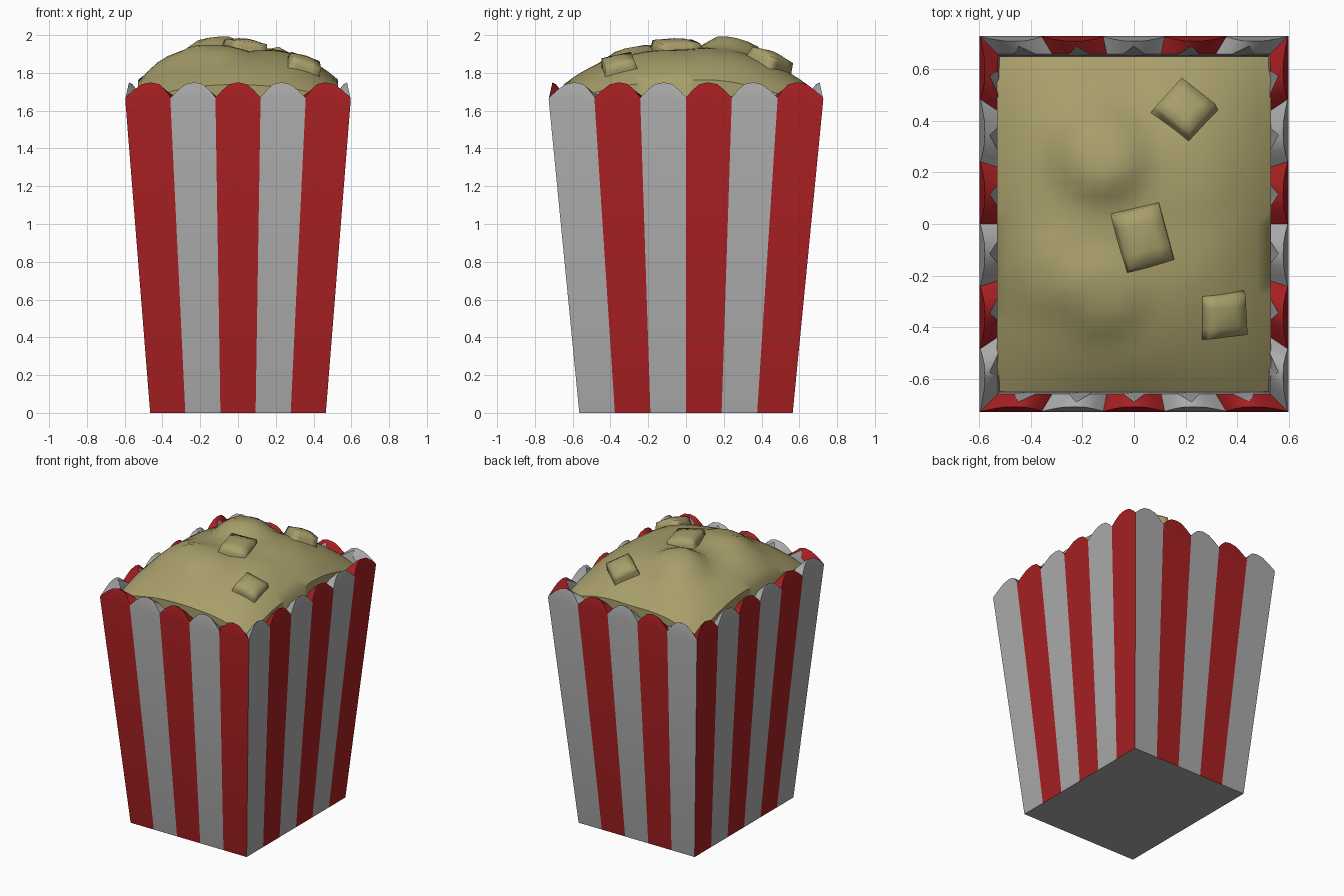
import bpy, bmesh, math
from mathutils import Vector, Matrix

cube = bpy.data.objects.get("Cube")
if cube:
    bpy.data.objects.remove(cube, do_unlink=True)


def material(name, rgb):
    m = bpy.data.materials.new(name)
    m.use_nodes = True
    m.diffuse_color = (*rgb, 1)
    m.node_tree.nodes["Principled BSDF"].inputs["Base Color"].default_value = (*rgb, 1)
    return m


RED = material("stripe red", (0.38, 0.0135, 0.0155))
WHITE = material("card white", (0.4, 0.4, 0.4))
BUTTER = material("popcorn butter", (0.39, 0.345, 0.145))


def finish(bm, name, mats, angle):
    mesh = bpy.data.meshes.new(name)
    bm.to_mesh(mesh)
    bm.free()
    for m in mats:
        mesh.materials.append(m)
    mesh.shade_smooth()
    mesh.set_sharp_from_angle(angle=math.radians(angle))
    obj = bpy.data.objects.new(name, mesh)
    bpy.context.collection.objects.link(obj)


# Striped box: each stripe runs up the wall, over a thick scallop and down inside
BOTTOM = (0.465, 0.565)
TOP = (0.597, 0.727)
RIM = 1.66
# Scallop: position along the stripe, rise of the outer edge, inset and rise of the inner edge
ARCH = [(0, 0.01, 0.07, 0.005), (0.15, 0.05, 0.07, 0.02), (0.3, 0.08, 0.07, 0.04),
        (0.5, 0.09, 0.038, 0.08),
        (0.7, 0.08, 0.07, 0.04), (0.85, 0.05, 0.07, 0.02), (1, 0.01, 0.07, 0.005)]


def column(u, v, rise, inset, inner_rise):
    rows = [(0, RIM), (0.22 * rise, RIM + rise), (inset, RIM + inner_rise),
            (0.076, RIM - 0.01), (0.09, 1.45)]
    points = [(u * BOTTOM[0], v * BOTTOM[1], 0)]
    return points + [(u * (TOP[0] - d), v * (TOP[1] - d), z) for d, z in rows]


bm = bmesh.new()
corners = [Vector(c) for c in ((-1, -1), (1, -1), (1, 1), (-1, 1))]
stripe = 0
for side, count in enumerate((5, 6, 5, 6)):
    start, end = corners[side], corners[(side + 1) % 4]
    for i in range(count):
        cols = []
        for t, *shape in ARCH:
            p = start.lerp(end, (i + t) / count)
            cols.append([bm.verts.new(c) for c in column(p.x, p.y, *shape)])
        for a, b in zip(cols, cols[1:]):
            for r in range(len(a) - 1):
                f = bm.faces.new((a[r], b[r], b[r + 1], a[r + 1]))
                f.material_index = stripe % 2 if r < 3 else 1
        stripe += 1
base = bm.faces.new([bm.verts.new((c.x * BOTTOM[0], c.y * BOTTOM[1], 0))
                     for c in reversed(corners)])
base.material_index = 1
bmesh.ops.remove_doubles(bm, verts=bm.verts, dist=0.0005)
finish(bm, "striped_box", [RED, WHITE], 35)

# Popcorn heap: a rounded rectangular dome with soft lumps
HEAP = (0.53, 0.648)
LUMPS = [(-0.13, 0.27, 0.24, 0.075), (-0.12, -0.27, 0.22, 0.04),
         (-0.35, -0.2, 0.2, 0.02), (0.2, 0.2, 0.25, 0.015)]


def heap_height(x, y):
    u, v = abs(x / HEAP[0]), abs(y / HEAP[1])
    z = 1.925 - 0.165 * u ** 3 - 0.19 * v ** 2.5 + 0.06 * (u * v) ** 3
    for cx, cy, radius, height in LUMPS:
        s = min(1, max(0, 1.5 * (1 - math.hypot(x - cx, y - cy) / radius)))
        z += height * s * s * (3 - 2 * s)
    return z + 0.008 * math.sin(11 * x + 2) * math.sin(9 * y) * (1 - u * v)


bm = bmesh.new()
bmesh.ops.create_grid(bm, x_segments=20, y_segments=24, size=1)
for vert in bm.verts:
    x, y = vert.co.x * HEAP[0], vert.co.y * HEAP[1]
    vert.co = (x, y, heap_height(x, y))
rim = [e for e in bm.edges if e.is_boundary]
skirt = bmesh.ops.extrude_edge_only(bm, edges=rim)["geom"]
for vert in skirt:
    if isinstance(vert, bmesh.types.BMVert):
        vert.co.z = 1.5
bmesh.ops.recalc_face_normals(bm, faces=bm.faces)
finish(bm, "popcorn_heap", [BUTTER], 50)


# Loose kernels: soft tapered pillows half sunk into the heap
def kernel(name, x, y, top, size, turn, lean):
    bm = bmesh.new()
    bmesh.ops.create_cube(bm, size=1)
    bmesh.ops.subdivide_edges(bm, edges=bm.edges, cuts=3, use_grid_fill=True)
    for vert in bm.verts:
        c = vert.co
        if c.z > 0.4:
            c.z += 0.15 * (1 - 4 * c.x ** 2) * (1 - 4 * c.y ** 2)
        taper = 1 - 0.2 * (c.z + 0.5)
        vert.co = (c.x * size[0] * taper, c.y * size[1] * taper, (c.z - 0.5) * 0.12)
    # The upward axis swings to the lean direction without extra spin
    slope = Vector((0, 0, 1)).rotation_difference(Vector((*lean, 1)))
    bm.transform(Matrix.Translation((x, y, top)) @ slope.to_matrix().to_4x4()
                 @ Matrix.Rotation(math.radians(turn), 4, "Z"))
    finish(bm, name, [BUTTER], 100)


kernel("middle_kernel", 0.04, -0.05, 1.965, (0.22, 0.27), 15, (0.12, 0.02))
kernel("back_kernel", 0.2, 0.46, 1.895, (0.2, 0.21), 50, (0.1, 0.42))
kernel("front_kernel", 0.36, -0.36, 1.87, (0.2, 0.2), 5, (0.35, -0.2))
